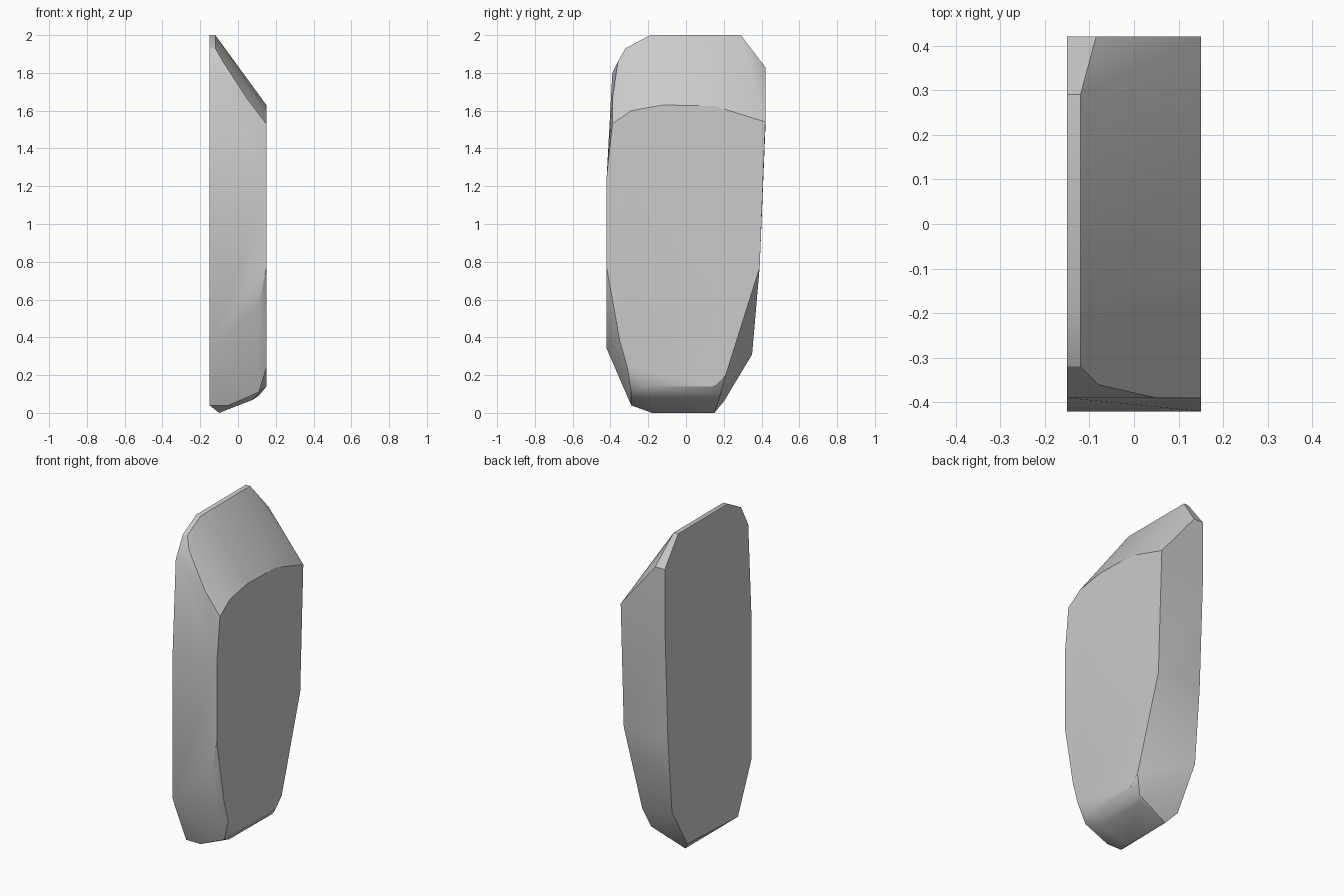
import bpy, bmesh, math

cube = bpy.data.objects.get("Cube")
if cube:
    bpy.data.objects.remove(cube, do_unlink=True)

SIDE = 0.15  # half thickness

# Outline of the flat rear slab face: (y, z)
tall_face = [(-0.19, 2), (0.29, 2), (0.42, 1.83), (0.42, 1.5), (0.39, 0.77),
             (0.35, 0.31), (0.2, 0.06), (-0.29, 0.04), (-0.42, 0.34),
             (-0.42, 1.25), (-0.39, 1.8), (-0.32, 1.93)]

# Outline of the shorter opposite face: (y, z)
short_face = [(-0.39, 1.53), (-0.29, 1.6), (-0.12, 1.63), (0.15, 1.625),
              (0.42, 1.54), (0.39, 0.77), (0.21, 0.2), (0.15, 0.14),
              (-0.22, 0.14), (-0.31, 0.24), (-0.35, 0.38), (-0.42, 0.77),
              (-0.42, 1.25)]

# Corners between the faces: top ridge, sloped shoulder, chipped foot
between = [(-0.12, -0.19, 2), (-0.12, 0.29, 2), (-0.085, 0.42, 1.83),
           (-0.12, -0.32, 1.93), (-0.08, -0.36, 1.86), (0.05, -0.39, 1.66),
           (0.11, -0.42, 0.57), (0.11, -0.29, 0.11), (-0.05, -0.29, 0.04),
           (-0.1, -0.18, 0), (-0.1, 0.15, 0), (0.08, -0.2, 0.07),
           (0.08, 0.15, 0.07), (0.11, 0.18, 0.09)]

corners = [(-SIDE, y, z) for y, z in tall_face]
corners += [(SIDE, y, z) for y, z in short_face] + between

# Stone slab: skin stretched around the corners
bm = bmesh.new()
for corner in corners:
    bm.verts.new(corner)
hull = bmesh.ops.convex_hull(bm, input=bm.verts)
spare = {v for v in hull["geom_interior"] + hull["geom_unused"]
         if isinstance(v, bmesh.types.BMVert)}
bmesh.ops.delete(bm, geom=list(spare), context="VERTS")
bmesh.ops.dissolve_limit(bm, angle_limit=math.radians(1),
                         verts=bm.verts, edges=bm.edges)
bmesh.ops.recalc_face_normals(bm, faces=bm.faces)
mesh = bpy.data.meshes.new("stone_slab")
bm.to_mesh(mesh)
bm.free()

slab = bpy.data.objects.new("stone_slab", mesh)
bpy.context.collection.objects.link(slab)

# Plain grey stone
stone = bpy.data.materials.new("stone_grey")
stone.use_nodes = True
grey = (0.6, 0.6, 0.6, 1)
stone.diffuse_color = grey
stone.node_tree.nodes["Principled BSDF"].inputs["Base Color"].default_value = grey
mesh.materials.append(stone)

# Soft shading across shallow facets, crisp main edges
bpy.ops.object.select_all(action="DESELECT")
slab.select_set(True)
bpy.context.view_layer.objects.active = slab
bpy.ops.object.shade_smooth_by_angle(angle=math.radians(30))
